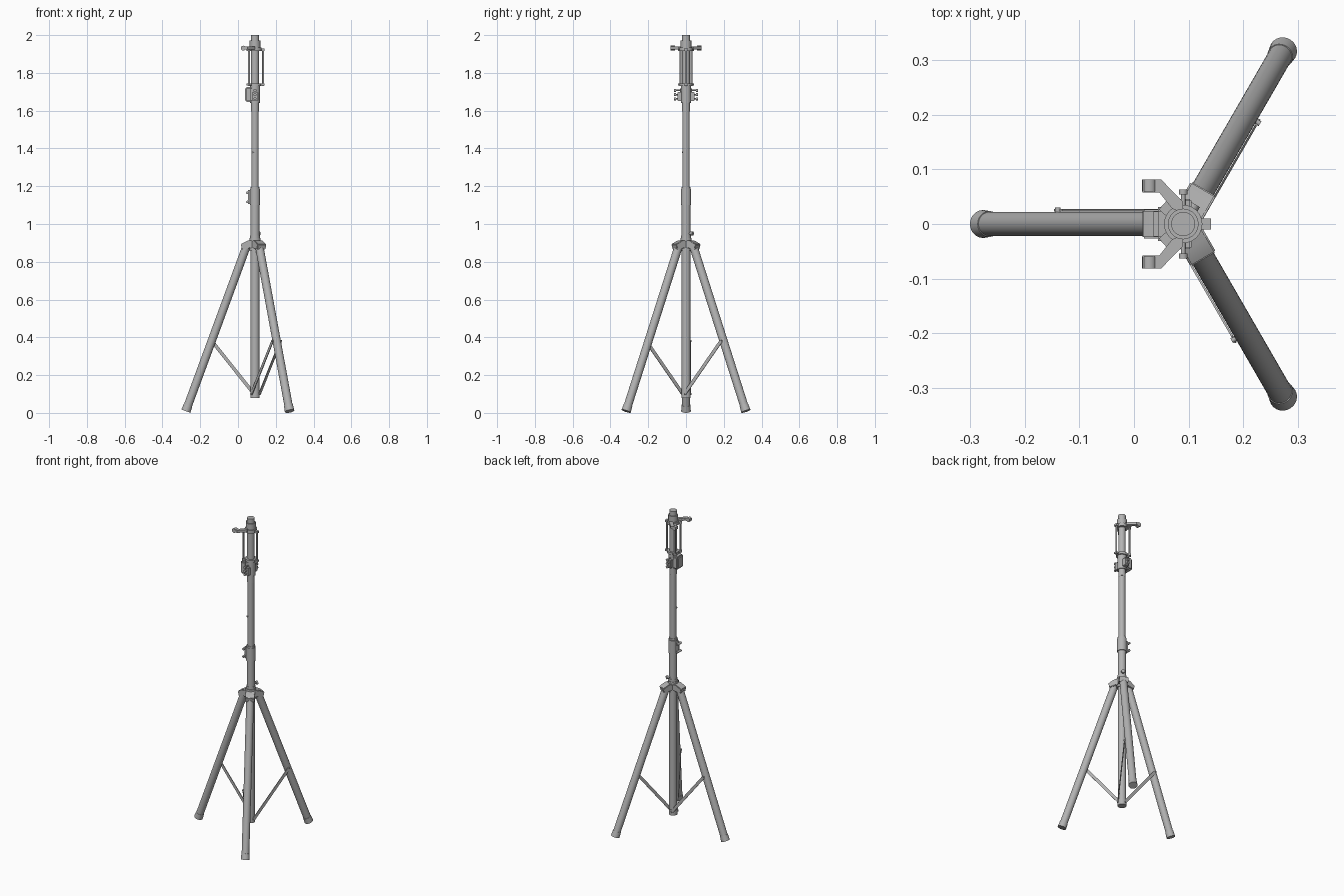
import bpy, bmesh, math
from mathutils import Vector, Matrix

cube = bpy.data.objects.get("Cube")
if cube:
    bpy.data.objects.remove(cube, do_unlink=True)

grey = bpy.data.materials.new("grey metal")
grey.use_nodes = True
tone = (0.45, 0.45, 0.45, 1)
grey.diffuse_color = tone
grey.node_tree.nodes["Principled BSDF"].inputs["Base Color"].default_value = tone

AXIS = Vector((0.09, 0, 0))
UP = Vector((0, 0, 1))


def finish(name, bm):
    bmesh.ops.recalc_face_normals(bm, faces=bm.faces[:])
    mesh = bpy.data.meshes.new(name)
    bm.to_mesh(mesh)
    bm.free()
    ob = bpy.data.objects.new(name, mesh)
    bpy.context.collection.objects.link(ob)
    mesh.materials.append(grey)
    bpy.ops.object.select_all(action='DESELECT')
    ob.select_set(True)
    bpy.context.view_layer.objects.active = ob
    bpy.ops.object.shade_smooth_by_angle(angle=math.radians(35))
    return ob


def rod(name, p, q, r1, r2=None, sides=32):
    """Round bar from p to q."""
    d = q - p
    m = Matrix.Translation((p + q) / 2) @ d.to_track_quat('Z', 'Y').to_matrix().to_4x4()
    bm = bmesh.new()
    bmesh.ops.create_cone(bm, cap_ends=True, segments=sides, radius1=r1,
                          radius2=r2 or r1, depth=d.length, matrix=m)
    return finish(name, bm)


def ring(name, z1, z2, r1, r2=None, sides=32):
    return rod(name, AXIS + UP * z1, AXIS + UP * z2, r1, r2, sides)


def prism(name, points, u, v, depth, origin, bevel=0):
    """Polygon in the u-v plane, extruded evenly to both sides."""
    n = u.cross(v).normalized()
    bm = bmesh.new()
    face = bm.faces.new([bm.verts.new(origin + u * a + v * b - n * depth / 2) for a, b in points])
    out = bmesh.ops.extrude_face_region(bm, geom=[face])
    bmesh.ops.translate(bm, vec=n * depth,
                        verts=[g for g in out["geom"] if isinstance(g, bmesh.types.BMVert)])
    if bevel:
        bmesh.ops.bevel(bm, geom=bm.edges[:], offset=bevel, segments=2, affect='EDGES')
    return finish(name, bm)


def box(name, u, u1, u2, z1, z2, width, bevel=0):
    return prism(name, [(u1, z1), (u2, z1), (u2, z2), (u1, z2)], u, UP, width, AXIS, bevel)


def polar(angle):
    a = math.radians(angle)
    return Vector((math.cos(a), math.sin(a), 0)), Vector((math.sin(a), -math.cos(a), 0))


# Telescoping column
ring("lower_tube", 0.085, 1.19, 0.0235)
ring("lower_tube_plug", 0.08, 0.115, 0.025)
ring("upper_tube", 1.18, 1.6, 0.0195)
ring("upper_sleeve", 1.595, 1.93, 0.021)

# Three legs, each with hub arm, foot and brace
ring("hub_collar", 0.86, 0.925, 0.03)
for name, angle in (("right", 180), ("back_left", 60), ("front_left", -60)):
    out, side = polar(angle)
    top = AXIS + out * 0.044 + UP * 0.885
    tip = AXIS + out * 0.366 + UP * 0.009
    along = (tip - top).normalized()
    rod("leg_" + name, top, tip - along * 0.01, 0.022)
    rod("foot_" + name, tip - along * 0.035, tip, 0.0235, 0.0255)
    prism("hub_arm_" + name,
          [(0, 0.915), (0.04, 0.912), (0.075, 0.893), (0.068, 0.864), (0.03, 0.872), (0, 0.872)],
          out, UP, 0.053, AXIS, 0.003)
    a = top.lerp(tip, 0.575) + side * 0.025
    b = AXIS + out * 0.005 + UP * 0.1 + side * 0.025
    run = b - a
    across = run.normalized().cross(side)
    prism("brace_" + name, [(0, -0.009), (1, -0.009), (1, 0.009), (0, 0.009)],
          run, across, 0.004, a)
    for label, p in (("upper", a), ("lower", b)):
        rod("brace_bolt_%s_%s" % (label, name), p - side * 0.02, p + side * 0.005, 0.005, sides=12)

# Locking pin above the hub
out, side = polar(60)
ring("pin_band", 0.925, 0.94, 0.026)
rod("locking_pin", AXIS + UP * 0.95, AXIS + UP * 0.95 + out * 0.036, 0.006, sides=16)
rod("locking_pin_head", AXIS + UP * 0.95 + out * 0.031, AXIS + UP * 0.95 + out * 0.042, 0.011, sides=16)

# Tube clamp with two tightening screws
ring("tube_clamp", 1.1, 1.185, 0.0275)
ring("tube_clamp_lip", 1.185, 1.195, 0.0245)
left = Vector((-1, 0, 0))
box("clamp_ears", left, 0.02, 0.038, 1.105, 1.18, 0.018, 0.002)
for z in (1.117, 1.165):
    c = AXIS + left * 0.04 + UP * z
    rod("clamp_screw", c - Vector((0, 0.02, 0)), c + Vector((0, 0.02, 0)), 0.007, sides=16)
rod("tube_button", AXIS + Vector((-0.012, -0.021, 1.38)), AXIS + Vector((-0.008, 0, 1.38)), 0.005, sides=12)

# Head clamp block with side screws
ring("head_clamp", 1.64, 1.73, 0.027)
box("head_clamp_block", left, 0.012, 0.054, 1.645, 1.725, 0.062, 0.008)
for s, word in ((1, "back"), (-1, "front")):
    y = Vector((0, s, 0))
    box("clamp_flange_" + word, y, 0.02, 0.046, 1.65, 1.7, 0.03, 0.003)
    for z in (1.663, 1.685, 1.707):
        c = AXIS + UP * z
        rod("head_screw_" + word, c + y * 0.022, c + y * 0.056, 0.004, sides=12)
        rod("head_screw_knob_" + word, c + y * 0.054, c + y * 0.063, 0.008, sides=16)

# Open cage of guide rods
ring("cage_bottom_plate", 1.73, 1.745, 0.034)
ring("cage_top_plate", 1.915, 1.935, 0.035)
for angle in (0, 138, -138):
    out, side = polar(angle)
    p = AXIS + out * 0.043
    rod("guide_rod", p + UP * 1.73, p + UP * 1.925, 0.0055, sides=16)
    box("bottom_lug", out, 0.02, 0.051, 1.733, 1.744, 0.02)
    box("top_lug", out, 0.02, 0.051, 1.915, 1.928, 0.02)

# Pair of cranked hooks, mirrored front to back
for s, word in ((1, "back"), (-1, "front")):
    hook = [(-0.074, 0.081), (-0.04, 0.081), (0, 0.04), (0, 0.02),
            (-0.02, 0.028), (-0.044, 0.058), (-0.074, 0.058)]
    prism("hook_" + word, hook, Vector((1, 0, 0)), Vector((0, s, 0)), 0.016, AXIS + UP * 1.931)
    c = AXIS + Vector((-0.062, s * 0.07, 1.931))
    y = Vector((0, 0.011, 0))
    rod("hook_end_" + word, c - y, c + y, 0.013, sides=20)

# Top collar and spigot
ring("top_collar", 1.93, 1.972, 0.028)
ring("spigot", 1.97, 2.0, 0.022)
